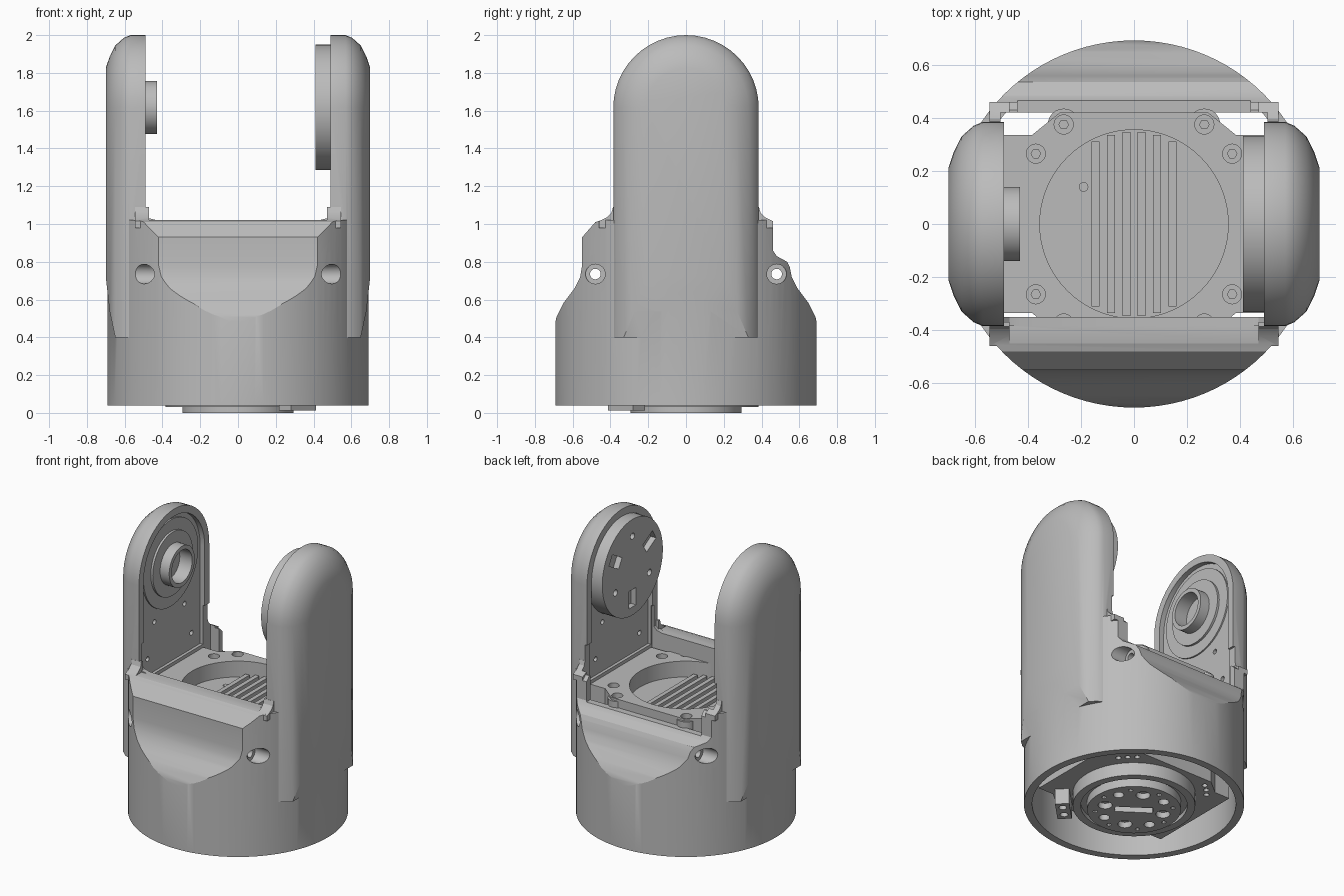
import bpy, bmesh, math
from mathutils import Vector

if "Cube" in bpy.data.objects:
    bpy.data.objects.remove(bpy.data.objects["Cube"])

grey = bpy.data.materials.new("housing grey")
grey.use_nodes = True
grey.diffuse_color = (0.5, 0.5, 0.5, 1)
for node in grey.node_tree.nodes:
    if node.type == 'BSDF_PRINCIPLED':
        node.inputs["Base Color"].default_value = (0.5, 0.5, 0.5, 1)


# ---- helpers ----
def loft(name, rings):
    bm = bmesh.new()
    rows = [[bm.verts.new(p) for p in ring] for ring in rings]
    n = len(rows[0])
    for a, b in zip(rows, rows[1:]):
        for i in range(n):
            bm.faces.new((a[i], a[(i + 1) % n], b[(i + 1) % n], b[i]))
    bm.faces.new(rows[0])
    bm.faces.new(rows[-1])
    bmesh.ops.recalc_face_normals(bm, faces=bm.faces)
    mesh = bpy.data.meshes.new(name)
    bm.to_mesh(mesh)
    bm.free()
    mesh.materials.append(grey)
    ob = bpy.data.objects.new(name, mesh)
    bpy.context.collection.objects.link(ob)
    return ob


def put(p, t, axis):
    a, b = p
    return {'x': (t, a, b), 'y': (a, t, b), 'z': (a, b, t)}[axis]


def prism(name, pts, axis, lo, hi):
    return loft(name, [[put(p, t, axis) for p in pts] for t in (lo, hi)])


def circle(a, b, r, n=24):
    return [(a + r * math.cos(math.tau * i / n), b + r * math.sin(math.tau * i / n)) for i in range(n)]


def rect(a, b, w, h, turn=0):
    c, s = math.cos(turn), math.sin(turn)
    return [(a + x * c - y * s, b + x * s + y * c)
            for x, y in ((-w / 2, -h / 2), (w / 2, -h / 2), (w / 2, h / 2), (-w / 2, h / 2))]


def box(name, x0, x1, y0, y1, z0, z1):
    return prism(name, [(x0, y0), (x1, y0), (x1, y1), (x0, y1)], 'z', z0, z1)


def combine(target, tool, op='DIFFERENCE'):
    mod = target.modifiers.new("bool", 'BOOLEAN')
    mod.operation, mod.object, mod.solver = op, tool, 'EXACT'
    bpy.context.view_layer.objects.active = target
    with bpy.context.temp_override(object=target, active_object=target):
        bpy.ops.object.modifier_apply(modifier=mod.name)
    bpy.data.objects.remove(tool)


def stadium(r, bottom, centre=1.615, n=24):
    arc = [(r * math.cos(math.pi * i / n), centre + r * math.sin(math.pi * i / n)) for i in range(n + 1)]
    return arc + [(-r, bottom), (r, bottom)]


# ---- housing: round shell trimmed by a side profile ----
housing = prism("housing", circle(0, 0, 0.692, 96), 'z', 0, 1.2)
side = [(-.72, .04), (-.70, .44), (-.685, .51), (-.65, .58), (-.59, .66), (-.56, .72), (-.55, .78),
        (-.55, .93), (-.48, 1.01), (-.45, 1.02), (.43, 1.02), (.46, .99), (.46, .86), (.48, .83),
        (.535, .80), (.55, .77), (.56, .72), (.59, .66), (.65, .58), (.685, .51), (.70, .44), (.72, .04)]
combine(housing, prism("trim", side, 'x', -1, 1), 'INTERSECT')

# ---- the two upright arms with rounded outer edges, and their root fillets ----
steps = [(.49, 0, .40), (.57, 0, .40), (.605, .015, .40), (.65, .055, .40), (.68, .115, .54), (.70, .175, .72)]
for s in (-1, 1):
    rings = [[put(p, s * x, 'x') for p in stadium(.385 - inset, low)] for x, inset, low in steps]
    combine(housing, loft("arm", rings), 'UNION')
    for e in (-1, 1):
        root = [(.43, 1.02), (.47, 1.03), (.495, 1.055), (.505, 1.09), (.53, 1.09), (.53, .98), (.43, .98)]
        combine(housing, prism("root", [(s * x, z) for x, z in root], 'y', e * .34, e * .384), 'UNION')
        flank = [(.37, 1.09), (.386, 1.09), (.395, 1.06), (.42, 1.035), (.46, 1.015), (.46, .98), (.37, .98)]
        combine(housing, prism("flank", [(e * y, z) for y, z in flank], 'x', s * .47, s * .545), 'UNION')

# ---- hollow inside, open back edge, cross holes ----
combine(housing, prism("lower_hollow", circle(0, 0, .64, 96), 'z', -.1, .38))
combine(housing, box("upper_hollow", -.504, .504, -.35, .42, .3, 1.2))
combine(housing, box("back_opening", -.44, .44, .40, .8, .852, 1.2))
for y in (-.48, .48):
    combine(housing, prism("cross_hole", circle(y, .735, .028), 'x', -1, 1))
    for s in (-1, 1):
        combine(housing, prism("counterbore", circle(y, .735, .052), 'x', s * .43, s * .9))

# ---- recessed panel and small holes on each arm's inner face ----
for s in (-1, 1):
    combine(housing, prism("panel", stadium(.335, .93), 'x', s * .45, s * .525))
    for e in (-1, 1):
        for y, z in ((.165, 1.27), (.24, 1.04)):
            combine(housing, prism("hole", circle(e * y, z, .017, 12), 'x', s * .5, s * .57))

# ---- bearing tube on one arm ----
AXIS = 1.617
bearing = prism("bearing_tube", circle(0, AXIS, .14, 48), 'x', -.54, -.43)
combine(bearing, prism("seat", circle(0, AXIS, .22, 48), 'x', -.545, -.50), 'UNION')
combine(bearing, prism("rim", circle(0, AXIS, .30, 48), 'x', -.55, -.515), 'UNION')
combine(bearing, prism("bore", circle(0, AXIS, .112, 48), 'x', -.53, -.4))

# ---- drive disc on the other arm ----
drive = prism("drive_disc", circle(0, AXIS, .332, 64), 'x', .41, .54)
for k in range(3):
    a = math.radians(-90 + 120 * k)
    b = a + math.pi
    combine(drive, prism("slot", rect(.215 * math.cos(a), AXIS + .215 * math.sin(a), .12, .075, a), 'x', .4, .45))
    combine(drive, prism("hole", circle(.215 * math.cos(b), AXIS + .215 * math.sin(b), .022, 16), 'x', .4, .45))

# ---- motor block with round top recess and screw holes ----
quarter = [(.5, .335), (.385, .335), (.28, .42)]
outline = quarter + [(-x, y) for x, y in quarter[::-1]]
outline += [(-x, -y) for x, y in outline]
motor = prism("motor_block", outline, 'z', .12, .91)
combine(motor, prism("recess", circle(0, 0, .355, 72), 'z', .80, 1))
for s in (-1, 1):
    for e in (-1, 1):
        for x, y in ((.265, .375), (.37, .265)):
            if x < .3:
                combine(motor, prism("lug", circle(s * x, e * y, .06), 'z', .5, .895), 'UNION')
            combine(motor, prism("head", circle(s * x, e * y, .036), 'z', .87, 1))
            combine(motor, prism("socket", circle(s * x, e * y, .018, 6), 'z', .84, 1))
        # fixing holes underneath
        for turn in (-.13, 0, .13):
            a = math.atan2(e, s) + turn
            combine(motor, prism("hole", circle(.455 * math.cos(a), .455 * math.sin(a), .018, 12), 'z', 0, .17))
parts = [housing, bearing, drive, motor]

# ---- cooling fins in the recess ----
for k in range(6):
    x = -.145 + .058 * k
    half = math.sqrt(.35 ** 2 - (abs(x) + .015) ** 2)
    parts.append(box("cooling_fin", x - .015, x + .015, -half, half, .79, .825))
parts.append(prism("sensor_dot", circle(-.19, .14, .018, 16), 'z', .79, .806))

# ---- output flange underneath ----
flange = prism("output_ring", circle(0, 0, .385, 64), 'z', .03, .2)
combine(flange, prism("groove", circle(0, 0, .335, 64), 'z', 0, .06))
face = prism("output_face", circle(0, 0, .295, 64), 'z', 0, .15)
combine(face, prism("key_slot", rect(0, 0, .24, .06, math.radians(-35)), 'z', -.1, .04))
for k in range(8):
    a = math.tau * (k + .5) / 8
    r, size = (.19, .045) if k % 2 else (.21, .034)
    combine(face, prism("hole", circle(r * math.cos(a), r * math.sin(a), size, 20), 'z', -.1, .04))
    a += math.pi / 8
    combine(face, prism("pin_hole", circle(.245 * math.cos(a), .245 * math.sin(a), .015, 10), 'z', -.1, .03))
parts += [flange, face]

# ---- cable connector beside the flange ----
plug = prism("connector", rect(.315, -.315, .19, .09, math.radians(45)), 'z', .012, .2)
for t in (-.045, .045):
    combine(plug, prism("pin", circle(.315 + t * .7, -.315 + t * .7, .025, 16), 'z', -.1, .05))
parts.append(plug)

# ---- shading ----
bpy.ops.object.select_all(action='DESELECT')
for ob in parts:
    ob.select_set(True)
    bpy.context.view_layer.objects.active = ob
    bpy.ops.object.shade_smooth_by_angle(angle=math.radians(28))
    ob.select_set(False)
